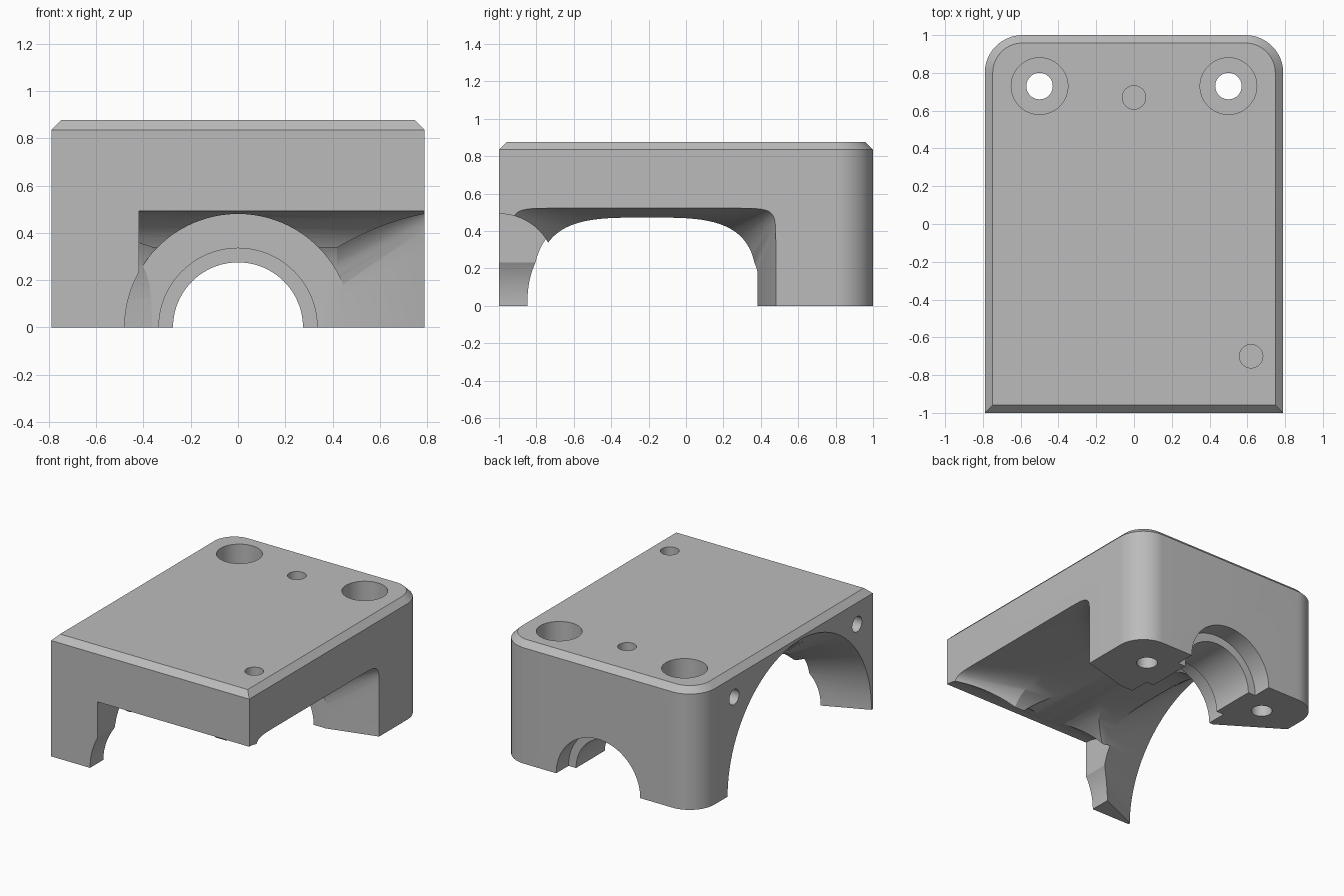
import bpy, bmesh, math
from mathutils import Matrix, Vector

cube = bpy.data.objects.get("Cube")
if cube:
    bpy.data.objects.remove(cube, do_unlink=True)

grey = bpy.data.materials.new("plain_grey")
grey.use_nodes = True
grey.diffuse_color = (0.5, 0.5, 0.5, 1)
grey.node_tree.nodes["Principled BSDF"].inputs["Base Color"].default_value = (0.5, 0.5, 0.5, 1)


def loft(name, rings):
    """Closed solid through rings of equal point count."""
    bm = bmesh.new()
    loops = [[bm.verts.new(p) for p in ring] for ring in rings]
    n = len(loops[0])
    for a, b in zip(loops, loops[1:]):
        for i in range(n):
            j = (i + 1) % n
            bm.faces.new((a[i], a[j], b[j], b[i]))
    bm.faces.new(loops[0])
    bm.faces.new(loops[-1])
    bmesh.ops.recalc_face_normals(bm, faces=bm.faces[:])
    mesh = bpy.data.meshes.new(name)
    bm.to_mesh(mesh)
    bm.free()
    obj = bpy.data.objects.new(name, mesh)
    bpy.context.collection.objects.link(obj)
    return obj


def rod(name, radius, start, end, segments=64):
    """Cylinder between two points."""
    start, end = Vector(start), Vector(end)
    turn = (end - start).to_track_quat('Z', 'Y').to_matrix()
    circle = [turn @ Vector((radius * math.cos(2 * math.pi * i / segments),
                             radius * math.sin(2 * math.pi * i / segments), 0))
              for i in range(segments)]
    return loft(name, [[start + p for p in circle], [end + p for p in circle]])


def arc(cx, cy, r, a0, a1, steps=16):
    return [(cx + r * math.cos(math.radians(a0 + (a1 - a0) * i / steps)),
             cy + r * math.sin(math.radians(a0 + (a1 - a0) * i / steps)))
            for i in range(steps + 1)]


def body_outline(inset, z):
    w, r = 0.79 - inset, 0.2 - inset
    pts = [(-w, -1 + inset), (w, -1 + inset)]
    pts += arc(0.59, 0.8, r, 0, 90) + arc(-0.59, 0.8, r, 90, 180)
    return [(x, y, z) for x, y in pts]


def oval(x, centre, half_width, height, power, steps=96):
    """Cross-section between ellipse and rounded rectangle."""
    ring = []
    for i in range(steps):
        t = 2 * math.pi * (i + 0.5) / steps
        c, s = math.cos(t), math.sin(t)
        ring.append((x, centre + half_width * math.copysign(abs(c) ** (2 / power), c),
                     height * math.copysign(abs(s) ** (2 / power), s)))
    return ring


# Block with rounded rear corners and chamfered top
housing = loft("housing_block", [body_outline(0, 0), body_outline(0, 0.835),
                                 body_outline(0.042, 0.877)])
housing.data.materials.append(grey)

cutters = []

# Crosswise cavity: squared opening, narrow waist, flared round opening
cutters.append(loft("cross_cavity", [
    oval(0.86, -0.225, 0.705, 0.522, 16),
    oval(0.79, -0.225, 0.705, 0.522, 16),
    oval(0.42, -0.208, 0.588, 0.472, 3.5),
    oval(-0.36, -0.208, 0.588, 0.472, 3.5),
    oval(-0.79, -0.165, 0.82, 0.815, 2),
    oval(-0.86, -0.16, 0.85, 0.845, 2)]))

# Front opening with a curved ceiling
front = [(-1.1, -0.1), (-1.1, 0.492)] + arc(-1, 0.19, 0.302, 90, 0) + [(-0.698, -0.1)]
cutters.append(loft("front_opening", [[(x, y, z) for y, z in front] for x in (-0.42, 0.9)]))

# Lengthwise bore, stepped through the rear wall
for name, r, y0, y1 in (("front_bore", 0.48, -1.1, 0.383), ("inner_seat", 0.335, 0.3, 0.53),
                        ("shaft_bore", 0.275, 0.2, 1.1), ("outer_seat", 0.335, 0.86, 1.1)):
    cutters.append(rod(name, r, (0, y0, 0), (0, y1, 0), 96))

# Counterbored bolt holes
for x in (-0.5, 0.5):
    cutters.append(rod("bolt_hole", 0.07, (x, 0.73, -0.1), (x, 0.73, 1), 40))
    cutters.append(rod("bolt_counterbore", 0.15, (x, 0.73, 0.55), (x, 0.73, 1)))

# Small blind holes in the top and in the flared side
for x, y in ((0, 0.67), (0.62, -0.7)):
    cutters.append(rod("top_pin_hole", 0.062, (x, y, 0.65), (x, y, 1), 40))
for y, z in ((0.58, 0.69), (-0.82, 0.68)):
    cutters.append(rod("side_pin_hole", 0.055, (-0.9, y, z), (-0.64, y, z), 40))

# Carve every cutter out of the block
bpy.ops.object.select_all(action='DESELECT')
bpy.context.view_layer.objects.active = housing
housing.select_set(True)
for cutter in cutters:
    cutter.hide_render = True
    mod = housing.modifiers.new(cutter.name, 'BOOLEAN')
    mod.operation = 'DIFFERENCE'
    mod.solver = 'EXACT'
    mod.object = cutter
    bpy.ops.object.modifier_apply(modifier=mod.name)
    bpy.data.objects.remove(cutter, do_unlink=True)

bpy.ops.object.shade_smooth_by_angle(angle=math.radians(25))
